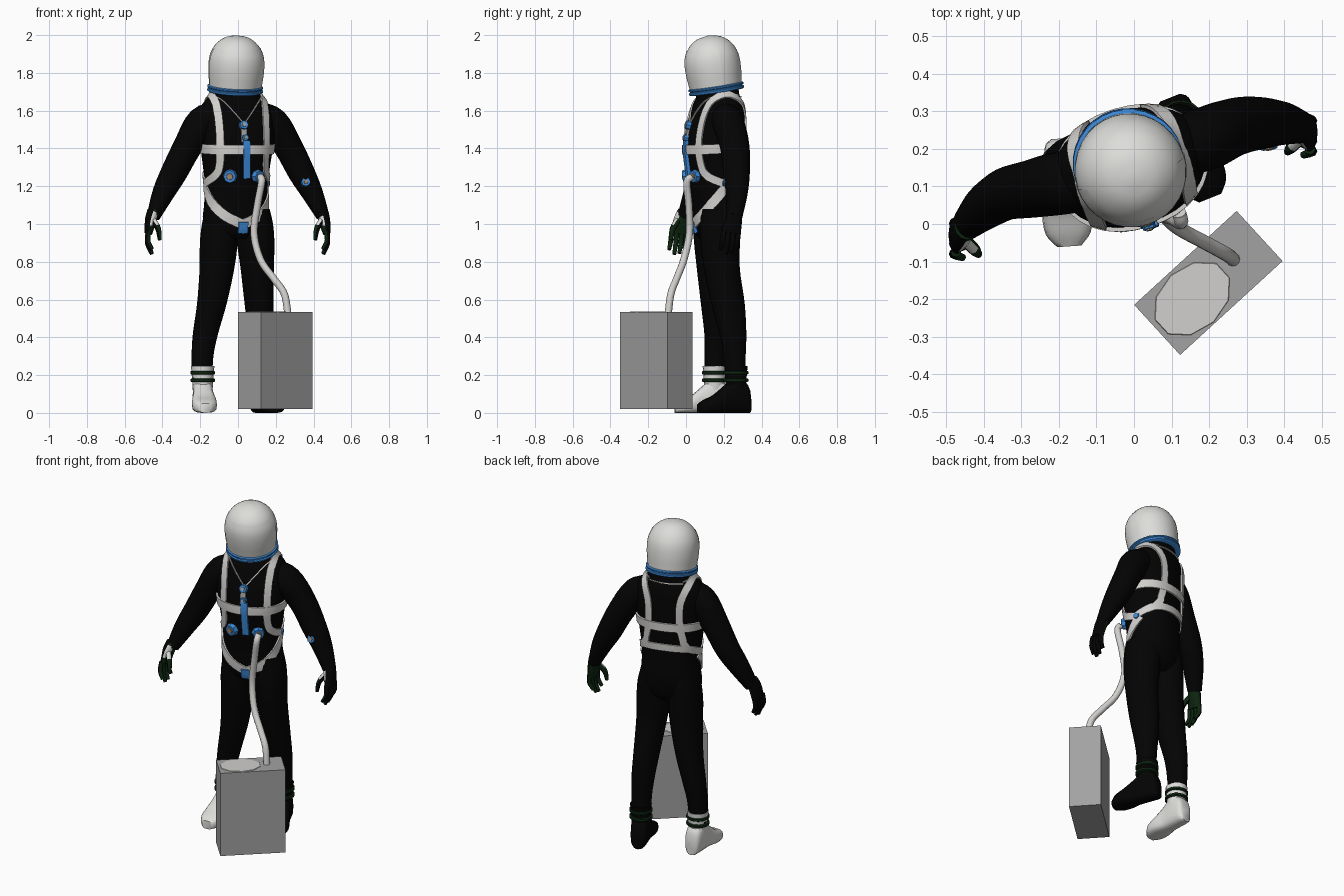
import bpy, bmesh, math
from mathutils import Vector, Matrix
from mathutils.bvhtree import BVHTree

cube = bpy.data.objects.get("Cube")
if cube:
    bpy.data.objects.remove(cube)


def material(name, *rgb):
    m = bpy.data.materials.new(name)
    m.use_nodes = True
    m.diffuse_color = (*rgb, 1)
    m.node_tree.nodes["Principled BSDF"].inputs["Base Color"].default_value = (*rgb, 1)
    return m


WHITE = material("white", .72, .72, .7)
BLACK = material("black", .001, .001, .001)
BLUE = material("blue", .045, .25, .68)
GREY = material("grey", .36, .36, .36)
GREEN = material("dark_green", .004, .018, .005)
STRAP = material("strap_white", .64, .63, .61)
BRASS = material("brass", .4, .25, .14)


def finish(name, bm, *mats, smooth=True):
    bmesh.ops.recalc_face_normals(bm, faces=bm.faces)
    me = bpy.data.meshes.new(name)
    bm.to_mesh(me)
    bm.free()
    ob = bpy.data.objects.new(name, me)
    bpy.context.collection.objects.link(ob)
    for m in mats:
        me.materials.append(m)
    if smooth:
        bpy.ops.object.select_all(action='DESELECT')
        ob.select_set(True)
        bpy.context.view_layer.objects.active = ob
        bpy.ops.object.shade_smooth_by_angle(angle=math.radians(50))


def spline(pts, n=4):
    """Catmull-Rom resampling of points of any dimension."""
    pts = [Vector(p) for p in pts]
    ext = [pts[0] * 2 - pts[1]] + pts + [pts[-1] * 2 - pts[-2]]
    out = []
    for a, b, c, d in zip(ext, ext[1:], ext[2:], ext[3:]):
        for i in range(n):
            t = i / n
            out.append((b * 2 + (c - a) * t + (a * 2 - b * 5 + c * 4 - d) * t * t
                        + (b * 3 - a - c * 3 + d) * t ** 3) / 2)
    return out + [pts[-1]]


def loft(bm, rings, sides=16, power=1.0):
    """Skin rings of (centre, u, v); power below 1 squares the section."""
    loops = []
    for c, u, v in rings:
        loop = []
        for i in range(sides):
            a = math.tau * i / sides
            x, y = math.cos(a), math.sin(a)
            loop.append(bm.verts.new(c + u * math.copysign(abs(x) ** power, x)
                                     + v * math.copysign(abs(y) ** power, y)))
        loops.append(loop)
    for p, q in zip(loops, loops[1:]):
        for i in range(sides):
            j = (i + 1) % sides
            bm.faces.new((p[i], p[j], q[j], q[i]))
    bm.faces.new(loops[0])
    bm.faces.new(loops[-1])
    bmesh.ops.recalc_face_normals(bm, faces=bm.faces)


def tube(bm, path, side=(0, 1, 0), n=4, sides=12):
    """Path of (x, y, z, radius along side, other radius)."""
    pts = spline(path, n)
    rings = []
    for i, p in enumerate(pts):
        t = pts[min(i + 1, len(pts) - 1)] - pts[max(i - 1, 0)]
        t = Vector(t[:3]).normalized()
        s = Vector(side)
        s = (s - t * s.dot(t)).normalized()
        rings.append((Vector(p[:3]), s * p[3], t.cross(s) * p[4]))
    loft(bm, rings, sides)


# The body is turned about z; local -y is its front
TURN = Matrix.Translation((-.01, .158, 0)) @ Matrix.Rotation(math.radians(17), 4, 'Z')
U, V = TURN.to_3x3() @ Vector((1, 0, 0)), TURN.to_3x3() @ Vector((0, 1, 0))


def local(x, y, z):
    return TURN @ Vector((x, y, z))


# Torso: (z, half width, half depth, depth shift)
profile = [(.92, .1, .08, 0), (.96, .155, .11, 0), (1.02, .178, .125, .003), (1.1, .17, .133, .005),
           (1.2, .167, .138, -.003), (1.3, .178, .147, -.006), (1.4, .193, .153, -.01), (1.5, .205, .147, -.002),
           (1.57, .205, .137, .006), (1.63, .182, .125, .012), (1.68, .138, .11, .012), (1.73, .122, .112, .004)]
bm = bmesh.new()
loft(bm, [(local(0, s, z), U * a, V * b) for z, a, b, s in spline(profile, 4)], 32, .92)
skin = BVHTree.FromBMesh(bm)
finish("torso", bm, BLACK)


def snap(p, lift):
    hit, normal, _, _ = skin.find_nearest(p)
    return hit + normal * lift, normal


def strap(name, pts, width=.042, lift=.009, mat=STRAP, closed=False):
    """Ribbon lying on the torso, given by rough points in body space."""
    path = [snap(local(*p), 0)[0] for p in spline(pts, 8)]
    bm, rows = bmesh.new(), []
    for i, p in enumerate(path):
        t = path[min(i + 1, len(path) - 1)] - path[max(i - 1, 0)]
        if closed and i in (0, len(path) - 1):
            t = path[1] - path[-2]
        side = snap(p, 0)[1].cross(t).normalized() * width / 2
        l, r = p - side, p + side
        rows.append([bm.verts.new(snap(q, h)[0]) for q, h in ((l, -.004), (l, lift), (p, lift), (r, lift), (r, -.004))])
    for p, q in zip(rows, rows[1:]):
        for i in range(5):
            j = (i + 1) % 5
            bm.faces.new((p[i], p[j], q[j], q[i]))
    if not closed:
        bm.faces.new(rows[0])
        bm.faces.new(rows[-1])
    finish(name, bm, mat)


def disc(name, pos, normal, radius, depth, mat, sides=8):
    bm = bmesh.new()
    rot = Vector(normal).to_track_quat('Z', 'Y').to_matrix().to_4x4()
    bmesh.ops.create_cone(bm, cap_ends=True, segments=sides, radius1=radius, radius2=radius * .85,
                          depth=depth, matrix=Matrix.Translation(pos) @ rot)
    finish(name, bm, mat, smooth=False)


# Harness
for s, tag in ((-1, "right"), (1, "left")):
    strap(tag + "_shoulder_strap", [(s * .175, .06, 1.24), (s * .13, .13, 1.29), (s * .1, .15, 1.42),
          (s * .1, .14, 1.57), (s * .13, .06, 1.67), (s * .142, -.02, 1.68), (s * .135, -.09, 1.62),
          (s * .13, -.13, 1.48), (s * .13, -.13, 1.33), (s * .145, -.1, 1.26), (s * .175, 0, 1.21)])
    strap(tag + "_groin_strap", [(s * .175, .02, 1.21), (s * .17, -.06, 1.125), (s * .1, -.12, 1.045),
                                 (0, -.14, .995)], .052)
    strap(tag + "_neck_cord", [(s * .1, .1, 1.68), (s * .13, 0, 1.68), (s * .09, -.1, 1.64), (0, -.15, 1.53)], .006, .008)
pos, nor = snap(local(.175, .0, 1.215), .008)
disc("left_hip_buckle", pos, nor, .02, .014, BLUE, 6)
strap("back_neck_cord", [(-.1, .1, 1.67), (0, .12, 1.67), (.1, .1, 1.67)], .006, .008)
strap("chest_band", [(.2 * math.sin(a), -.16 * math.cos(a), 1.4 - .007 * math.cos(a))
                     for a in [math.tau * i / 12 for i in range(13)]], .05, .011, closed=True)
strap("waist_band", [(-.175, 0, 1.22), (-.14, .1, 1.265), (0, .15, 1.28), (.14, .1, 1.265), (.175, 0, 1.22)])

# Front fittings
strap("chest_tab", [(.005, -.16, 1.44), (.008, -.16, 1.33), (.012, -.16, 1.24)], .036, .018, BLUE)
strap("tab_link", [(-.005, -.15, 1.5), (-.005, -.15, 1.43)], .03, .012, GREY)
strap("groin_buckle", [(0, -.13, 1.01), (0, -.13, .945)], .05, .018, BLUE)
for name, x, z, r, mat in (("neck_buckle", -.005, 1.525, .027, BLUE), ("link_buckle", 0, 1.455, .02, BLUE),
                           ("right_valve", -.085, 1.25, .039, BLUE), ("left_valve", .088, 1.25, .037, BLUE)):
    pos, nor = snap(local(x, -.16, z), .008)
    disc(name, pos, nor, r, .028, mat)
    disc(name + "_centre", pos + nor * .014, nor, r * .5, .008, BRASS if "valve" in name else GREY)
disc("forearm_gauge", (.358, .21, 1.222), (.15, -1, .2), .027, .02, BLUE)
disc("forearm_gauge_dial", (.36, .2, 1.224), (.15, -1, .2), .012, .006, BRASS)

# Arms
arms = {"right": [(-.1, .12, 1.57, .08, .08), (-.19, .11, 1.535, .085, .086), (-.267, .095, 1.41, .078, .076),
                  (-.34, .08, 1.27, .07, .07), (-.397, .045, 1.16, .06, .058), (-.448, -.002, 1.04, .044, .036)],
        "left": [(.1, .2, 1.57, .08, .08), (.185, .225, 1.53, .085, .086), (.265, .258, 1.41, .078, .076),
                 (.337, .268, 1.27, .07, .07), (.395, .268, 1.16, .058, .056), (.45, .257, 1.04, .042, .035)]}
for tag, path in arms.items():
    bm = bmesh.new()
    tube(bm, path, sides=16)
    finish(tag + "_arm", bm, BLACK)

# Gloves: dark palms facing the body, a white patch above each thumb
for tag, s, x, y in (("right", -1, .458, -.015), ("left", 1, .453, .258)):
    bm = bmesh.new()

    def at(dx, dy, z, a, b):
        return (s * (x + dx), y + dy, z, a, b)
    tube(bm, [at(-.01, .008, 1.07, .036, .032), at(.004, -.006, 1.02, .045, .031), at(.016, -.018, .95, .05, .02)])
    for i in range(4):
        d, drop = -.06 + .027 * i, (.09, .115, .11, .085)[i]
        tube(bm, [at(.016, d, .965, .013, .014), at(.02, d - .006, .955 - drop * .5, .013, .014),
                  at(-.002, d - .014, .955 - drop, .01, .01)], sides=8)
    tube(bm, [at(-.008, -.028, 1.02, .018, .018), at(-.035, -.055, .975, .016, .015),
              at(-.044, -.066, .915, .01, .01)], sides=8)
    for f in bm.faces:
        n, z = f.normal, f.calc_center_median().z
        inward = n.x * -s
        if inward * .95 - n.y * .2 > .08:
            f.material_index = 1
        if inward > -.1 and n.y < -.2 and 1 < z < 1.06:
            f.material_index = 2
    finish(tag + "_glove", bm, BLACK, GREEN, WHITE)

# Legs, boots and ankle bands
legs = {"right": [(-.09, .15, 1.08, .08, .105), (-.097, .148, 1, .092, .113), (-.102, .15, .9, .099, .108),
                  (-.112, .155, .76, .091, .098), (-.138, .162, .58, .078, .084), (-.172, .163, .42, .067, .066),
                  (-.188, .155, .3, .058, .056), (-.19, .15, .17, .054, .052)],
        "left": [(.085, .18, 1.08, .08, .105), (.09, .18, 1, .094, .108), (.094, .18, .9, .098, .106),
                 (.102, .19, .76, .087, .096), (.111, .222, .58, .075, .09), (.12, .248, .42, .066, .072),
                 (.124, .258, .3, .058, .058), (.125, .262, .17, .055, .054)]}
feet = {"right": ((-.187, .15), (.07, -1), WHITE), "left": ((.125, .264), (.4, -1), BLACK)}
UP = Vector((0, 0, 1))
for tag, path in legs.items():
    bm = bmesh.new()
    loft(bm, [(Vector(p[:3]), U * p[3], V * p[4]) for p in spline(path, 4)], 20)
    finish(tag + "_leg", bm, BLACK)
    (ax, ay), heading, mat = feet[tag]
    ahead = Vector((*heading, 0)).normalized()
    across = Vector((-ahead.y, ahead.x, 0))
    ankle = Vector((ax, ay, 0))
    # Boot sections from heel to toe: (distance, half width, height)
    bm = bmesh.new()
    loft(bm, [(ankle + ahead * d + UP * h / 2, across * w, UP * h / 2) for d, w, h in spline(
        [(-.078, .028, .085), (-.06, .046, .15), (0, .053, .19), (.06, .054, .145), (.12, .066, .095),
         (.175, .06, .07), (.21, .032, .05)], 3)], 16, .65)
    tube(bm, [(ax, ay, z, r, r) for z, r in ((.08, .05), (.16, .055), (.248, .062))], sides=16)
    finish(tag + "_boot", bm, mat)
    for i, z in enumerate((.163, .203)):
        bm = bmesh.new()
        loft(bm, [(ankle + UP * (z + h), U * r, V * r) for h, r in ((0, .06), (.004, .066), (.016, .066), (.02, .06))], 16)
        finish(f"{tag}_ankle_band_{i + 1}", bm, GREEN)


# Helmet, turned profiles leaning forward
LEAN = Matrix.Translation((-.015, .16, 1.72)) @ Matrix.Rotation(math.radians(17), 4, 'Z') @ Matrix.Rotation(math.radians(9), 4, 'X')


def turned(name, pts, mat, last=32):
    """Revolve a profile; the visor stops at half a turn."""
    bm = bmesh.new()
    rows = [[bm.verts.new(LEAN @ Vector((r * math.cos(a), r * math.sin(a), z)))
             for a in [-math.tau * i / 32 for i in range(last + 1)]] for r, z in pts]
    for p, q in zip(rows, rows[1:]):
        for i in range(last):
            bm.faces.new((p[i], p[i + 1], q[i + 1], q[i]))
    bmesh.ops.remove_doubles(bm, verts=bm.verts, dist=.0005)
    finish(name, bm, mat)


dome = spline([(.1, -.005), (.134, 0), (.142, .04), (.147, .09), (.147, .14), (.138, .185),
               (.112, .232), (.064, .268), (0, .281)], 3)
turned("helmet", dome, WHITE)
turned("visor", [(r + .002, z) for r, z in dome[4:18]], WHITE, 16)
turned("neck_ring", [(.115, -.022), (.14, -.022), (.148, -.017), (.148, -.009), (.142, -.005), (.142, -.001),
                     (.148, .003), (.148, .009), (.141, .014), (.125, .014)], BLUE)

# Ventilator case with lid plate
CASE = Matrix.Translation((.198, -.157, .278)) @ Matrix.Rotation(math.radians(42.5), 4, 'Z')
bm = bmesh.new()
bmesh.ops.create_cube(bm, size=1, matrix=CASE @ Matrix.Diagonal((.37, .181, .514, 1)))
finish("case", bm, GREY, smooth=False)
bm = bmesh.new()
bmesh.ops.create_cone(bm, cap_ends=True, segments=10, radius1=.5, radius2=.49, depth=.004,
                      matrix=CASE @ Matrix.Translation((-.06, -.002, .258)) @ Matrix.Diagonal((.235, .17, 1, 1)))
finish("case_lid_plate", bm, STRAP, smooth=False)

# Air hose
bm = bmesh.new()
tube(bm, [(x, y, z, .019, .019) for x, y, z in (
    (.12, .03, 1.25), (.125, .005, 1.22), (.103, .015, 1.1), (.085, .018, .95), (.12, -.012, .81),
    (.19, -.05, .71), (.245, -.08, .63), (.265, -.095, .52))], n=6)
finish("air_hose", bm, STRAP)
